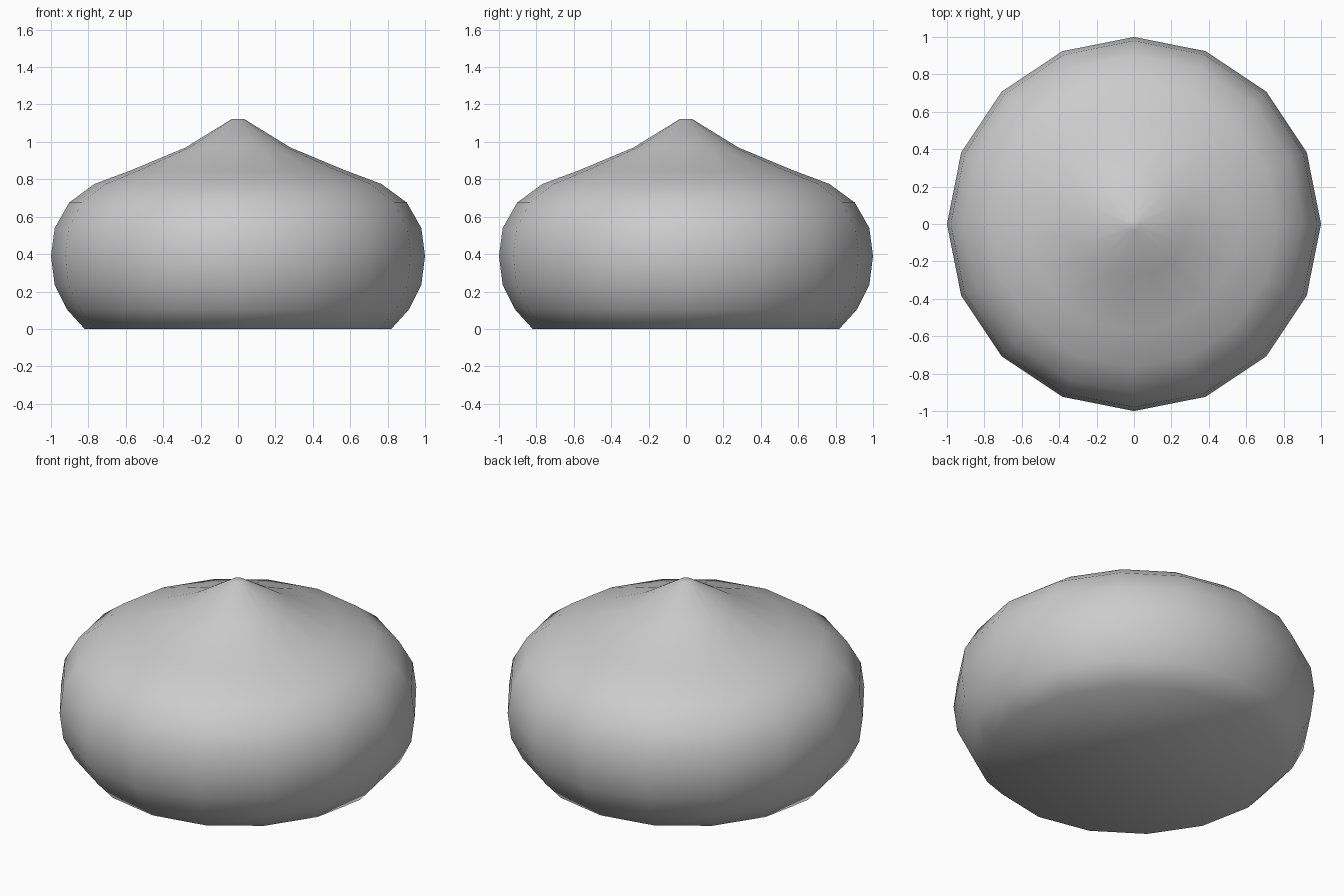
import bpy
import bmesh
from math import cos, sin, tau

cube = bpy.data.objects.get("Cube")
if cube:
    bpy.data.objects.remove(cube, do_unlink=True)

SIDES = 16
# Radius and height of each ring, from the flat base to the tip
PROFILE = [(0.82, 0.0), (0.915, 0.105), (0.98, 0.235), (1.0, 0.39),
           (0.98, 0.54), (0.903, 0.675), (0.767, 0.775), (0.575, 0.847),
           (0.28, 0.97), (0.033, 1.122)]


def make_material(name, colour):
    mat = bpy.data.materials.new(name)
    mat.use_nodes = True
    mat.diffuse_color = colour
    mat.node_tree.nodes["Principled BSDF"].inputs["Base Color"].default_value = colour
    return mat


def lathe(name, profile, mat):
    bm = bmesh.new()
    rings = [[bm.verts.new((r * cos(tau * i / SIDES), r * sin(tau * i / SIDES), z))
              for i in range(SIDES)] for r, z in profile]
    for low, high in zip(rings, rings[1:]):
        for i in range(SIDES):
            j = (i + 1) % SIDES
            bm.faces.new((low[i], low[j], high[j], high[i]))
    # Flat caps close the base and the tip
    bm.faces.new(rings[0][::-1])
    bm.faces.new(rings[-1])
    for face in bm.faces:
        face.smooth = True
    mesh = bpy.data.meshes.new(name)
    bm.to_mesh(mesh)
    bm.free()
    mesh.materials.append(mat)
    obj = bpy.data.objects.new(name, mesh)
    bpy.context.collection.objects.link(obj)
    return obj


# Squat rounded body drawn up to a point, smooth all over
lathe("pointed_body", PROFILE, make_material("light grey", (0.6, 0.6, 0.6, 1.0)))
